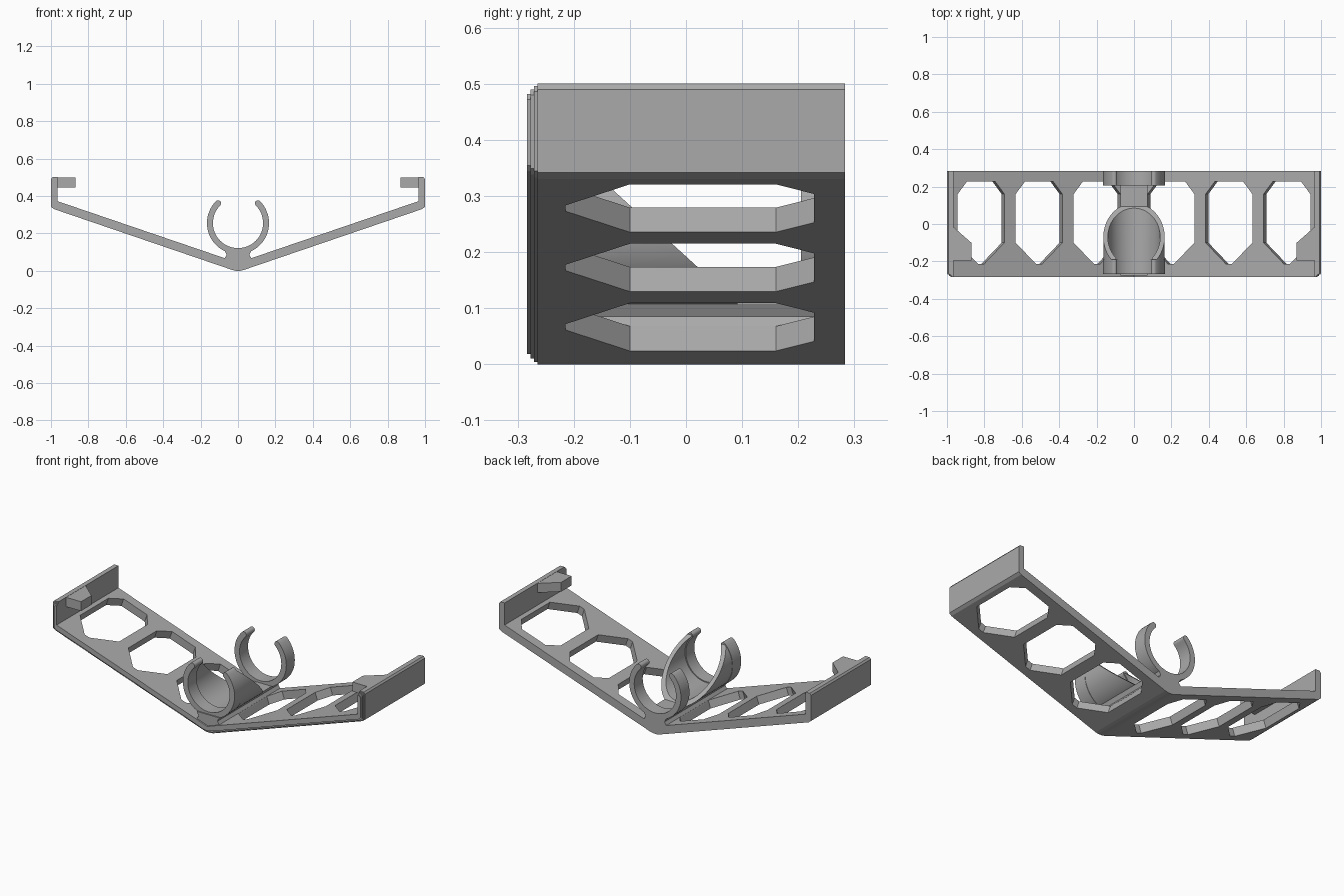
import bpy, bmesh, math
from mathutils import Matrix, Vector

if "Cube" in bpy.data.objects:
    bpy.data.objects.remove(bpy.data.objects["Cube"], do_unlink=True)

grey = bpy.data.materials.new("plain_grey")
grey.use_nodes = True
COLOUR = (0.40, 0.40, 0.40, 1)
grey.diffuse_color = COLOUR
grey.node_tree.nodes["Principled BSDF"].inputs["Base Color"].default_value = COLOUR


def finish(name, bm):
    bmesh.ops.remove_doubles(bm, verts=bm.verts, dist=1e-5)
    bmesh.ops.recalc_face_normals(bm, faces=bm.faces)
    mesh = bpy.data.meshes.new(name)
    bm.to_mesh(mesh)
    bm.free()
    mesh.materials.append(grey)
    ob = bpy.data.objects.new(name, mesh)
    bpy.context.collection.objects.link(ob)
    return ob


def loft(sections):
    """Join equal-length loops of 3D points and cap both ends."""
    bm = bmesh.new()
    loops = [[bm.verts.new(p) for p in s] for s in sections]
    n = len(loops[0])
    for a, b in zip(loops, loops[1:]):
        for i in range(n):
            j = (i + 1) % n
            bm.faces.new((a[i], a[j], b[j], b[i]))
    bm.faces.new(loops[0])
    bm.faces.new(loops[-1])
    return bm


def along_y(points, y0, y1):
    return loft([[(x, y, z) for x, z in points] for y in (y0, y1)])


def smooth(ob):
    bpy.ops.object.select_all(action='DESELECT')
    ob.select_set(True)
    bpy.context.view_layer.objects.active = ob
    bpy.ops.object.shade_smooth_by_angle(angle=math.radians(30))


# V-shaped bracket with upright lips; the outer front edge is stepped inward
SLOPE = 0.341
DEPTH = 0.283


def bracket_profile(d):
    half = [(0.012, d), (0.03, 0.004 + 1.05 * d), (0.985 - 0.7 * d, 0.33 + 0.81 * d),
            (1 - d, 0.342 + 0.7 * d), (1 - d, 0.49 - d), (0.992 - d, 0.5 - d),
            (0.965, 0.5 - d), (0.965, 0.372)]
    return half + [(0, 0.043)] + [(-x, z) for x, z in reversed(half)]


sections = []
insets = (0.018, 0.010, 0.004, 0)
for i, d in enumerate(insets):
    y0 = -DEPTH + 0.006 * i
    y1 = DEPTH if d == 0 else y0 + 0.006
    for y in (y0, y1):
        sections.append([(x, y, z) for x, z in bracket_profile(d)])
bracket = finish("bracket", loft(sections))

# Elongated windows cut square to each sloping arm
WINDOW = [(-0.125, -0.10), (-0.015, -0.215), (0.015, -0.215), (0.125, -0.10),
          (0.125, 0.16), (0.075, 0.228), (-0.075, 0.228), (-0.125, 0.16)]
tilt = math.atan(SLOPE)
for side in (-1, 1):
    for cx in (0.205, 0.515, 0.825):
        bm = loft([[(x / math.cos(tilt), y, z) for x, y in WINDOW] for z in (-0.05, 0.05)])
        place = Matrix.Translation((side * cx, 0, 0.019 + SLOPE * cx))
        bm.transform(place @ Matrix.Rotation(-side * tilt, 4, 'Y'))
        cutter = finish("window_cutter", bm)
        cutter.hide_render = True
        mod = bracket.modifiers.new("window", 'BOOLEAN')
        mod.operation = 'DIFFERENCE'
        mod.solver = 'EXACT'
        mod.object = cutter
        bpy.context.view_layer.objects.active = bracket
        bpy.ops.object.modifier_apply(modifier=mod.name)
        bpy.data.objects.remove(cutter, do_unlink=True)

# Hook tabs pointing inward from the lips
TAB = [(0.97, -0.195), (0.87, -0.195), (0.87, -0.10), (0.97, -0.012)]
for side, word in ((-1, "right"), (1, "left")):
    finish(word + "_tab", loft([[(side * x, y, z) for x, y in TAB] for z in (0.445, 0.499)]))

# Open clip rings with rounded tips
CENTRE = 0.255
GAP = math.radians(45)


def ring_profile(r_in, r_out):
    mid, cap = (r_in + r_out) / 2, (r_out - r_in) / 2
    start, sweep = math.pi - GAP, math.pi + 2 * GAP
    steps = 48
    angles = [start + sweep * i / steps for i in range(steps + 1)]
    pts = [(r_out * math.cos(a), r_out * math.sin(a)) for a in angles]
    for i in range(1, 8):
        a = GAP + math.pi * i / 8
        pts.append((mid * math.cos(GAP) + cap * math.cos(a), mid * math.sin(GAP) + cap * math.sin(a)))
    pts += [(r_in * math.cos(a), r_in * math.sin(a)) for a in reversed(angles)]
    for i in range(1, 8):
        a = math.pi - GAP + math.pi - math.pi * (8 - i) / 8 - math.pi
        a = -GAP + math.pi * i / 8
        pts.append((-mid * math.cos(GAP) + cap * math.cos(a), mid * math.sin(GAP) + cap * math.sin(a)))
    return [(x, z + CENTRE) for x, z in pts]


for name, y0, y1 in (("front_ring", -0.268, -0.19), ("back_ring", 0.205, DEPTH)):
    smooth(finish(name, along_y(ring_profile(0.134, 0.166), y0, y1)))

# Trough between the rings, cut away on a slope towards the back
bm = along_y(ring_profile(0.140, 0.164), -0.2, 0.21)
cut = bmesh.ops.bisect_plane(bm, geom=bm.verts[:] + bm.edges[:] + bm.faces[:],
                             plane_co=Vector((0, -0.08, 0.265)),
                             plane_no=Vector((0, 0.91, 1)), clear_outer=True)
edges = [e for e in cut["geom_cut"] if isinstance(e, bmesh.types.BMEdge)]
bmesh.ops.contextual_create(bm, geom=edges)
smooth(finish("trough", bm))

# Pedestal joining the clip to the bracket
foot = [(0.075, 0.062), (0.06, 0.085), (0.072, 0.108)]
foot = [(0.0, 0.03)] + foot + [(-x, z) for x, z in reversed(foot)]
finish("pedestal", along_y(foot, -0.275, DEPTH))
